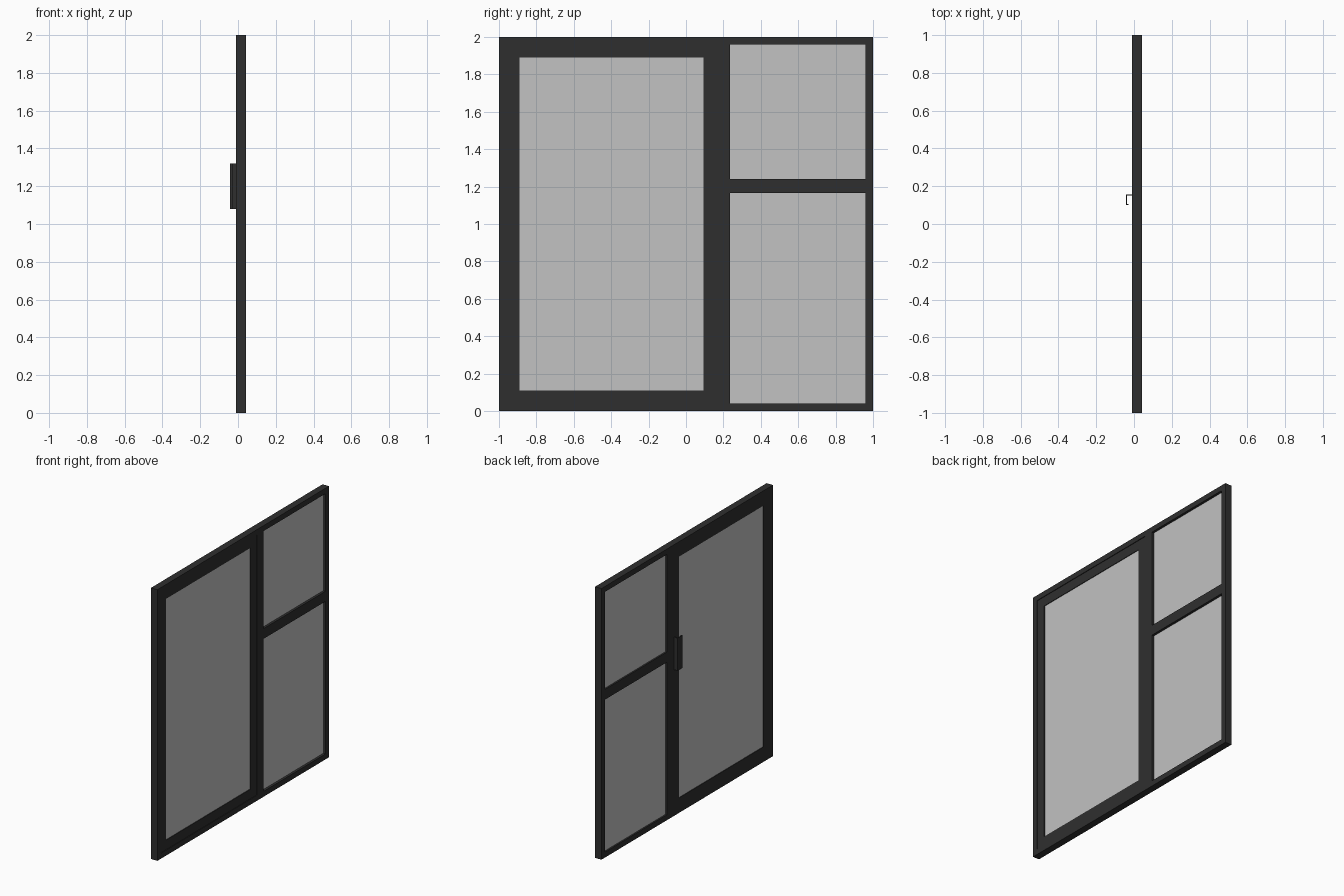
import bpy, bmesh

if "Cube" in bpy.data.objects:
    bpy.data.objects.remove(bpy.data.objects["Cube"])


def material(name, rgb):
    m = bpy.data.materials.new(name)
    m.diffuse_color = (*rgb, 1)
    m.use_nodes = True
    m.node_tree.nodes["Principled BSDF"].inputs["Base Color"].default_value = m.diffuse_color
    return m


FRAME = material("charcoal aluminium", (0.028, 0.028, 0.028))
GLASS = material("grey glass", (0.54, 0.54, 0.54))


def finish(name, bm, mat):
    bmesh.ops.recalc_face_normals(bm, faces=bm.faces)
    mesh = bpy.data.meshes.new(name)
    bm.to_mesh(mesh)
    bm.free()
    mesh.materials.append(mat)
    ob = bpy.data.objects.new(name, mesh)
    bpy.context.collection.objects.link(ob)
    return ob


def box(bm, x, y, z):
    """Add a box spanning the given (min, max) ranges."""
    v = bmesh.ops.create_cube(bm, size=1)["verts"]
    for p in v:
        p.co = [r[0] + (c + 0.5) * (r[1] - r[0]) for c, r in zip(p.co, (x, y, z))]


def bar(name, x, y, z, mat=FRAME):
    bm = bmesh.new()
    box(bm, x, y, z)
    return finish(name, bm, mat)


def ring(name, x, y, z, w):
    """Mitred rectangular frame of member width w."""
    bm = bmesh.new()
    loops = []
    for px, d in ((x[0], 0), (x[1], 0), (x[1], w), (x[0], w)):
        loops.append([bm.verts.new((px, py, pz)) for py, pz in (
            (y[0] + d, z[0] + d), (y[1] - d, z[0] + d),
            (y[1] - d, z[1] - d), (y[0] + d, z[1] - d))])
    for i in range(4):
        a, b = loops[i], loops[(i + 1) % 4]
        for j in range(4):
            k = (j + 1) % 4
            bm.faces.new((a[j], a[k], b[k], b[j]))
    return finish(name, bm, mat=FRAME)


BACK, FRONT = -0.01, 0.042

# Outer frame with the post and transom dividing it
ring("outer_frame", (BACK, FRONT), (-1, 1), (0, 2), 0.04)
bar("centre_post", (BACK, FRONT), (0.163, 0.235), (0.04, 1.96))
bar("transom", (BACK, FRONT), (0.235, 0.96), (1.165, 1.24))

# Opening sash, slightly set back on the outer face
ring("sash_frame", (BACK, FRONT - 0.005), (-0.96, 0.163), (0.04, 1.96), 0.07)

# Panes
bar("sash_pane", (-0.005, 0.032), (-0.89, 0.093), (0.11, 1.89), GLASS)
bar("upper_fixed_pane", (0.002, 0.024), (0.235, 0.96), (1.24, 1.96), GLASS)
bar("lower_fixed_pane", (0.002, 0.024), (0.235, 0.96), (0.04, 1.165), GLASS)

# Hooked pull handle: one bent profile extruded upward
profile = [(BACK, 0.157), (-0.042, 0.157), (-0.042, 0.10), (-0.028, 0.10),
           (-0.028, 0.106), (-0.036, 0.106), (-0.036, 0.151), (BACK, 0.151)]
bm = bmesh.new()
base = bm.faces.new([bm.verts.new((px, py, 1.08)) for px, py in profile])
top = bmesh.ops.extrude_face_region(bm, geom=[base], use_keep_orig=True)["geom"]
bmesh.ops.translate(bm, vec=(0, 0, 0.24),
                    verts=[g for g in top if isinstance(g, bmesh.types.BMVert)])
finish("pull_handle", bm, FRAME)
